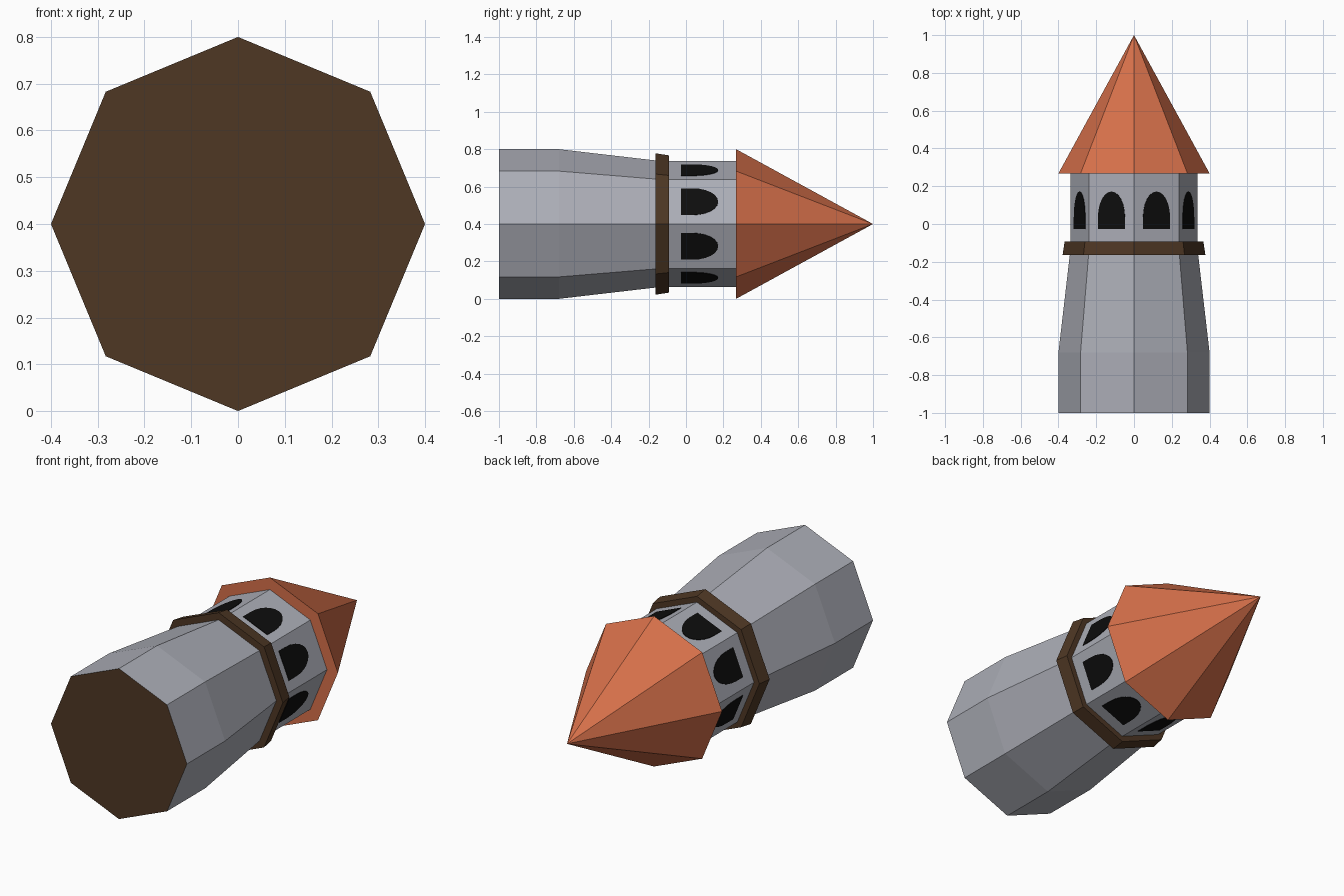
import bpy, bmesh, math

if "Cube" in bpy.data.objects:
    bpy.data.objects.remove(bpy.data.objects["Cube"])

SIDES = 8
AXIS_Z = 0.4          # the tower lies along y at this height


def material(name, rgb):
    """Flat colour given as 0-255 sRGB, stored as linear values."""
    lin = [((c / 255 + 0.055) / 1.055) ** 2.4 if c > 10 else c / 255 / 12.92 for c in rgb]
    m = bpy.data.materials.new(name)
    m.diffuse_color = (*lin, 1)
    m.use_nodes = True
    m.node_tree.nodes["Principled BSDF"].inputs["Base Color"].default_value = m.diffuse_color
    return m


STONE = material("grey stone", (172, 174, 183))
ROOF = material("terracotta roof", (214, 112, 74))
WOOD = material("dark wood", (78, 55, 36))
BLACK = material("window black", (13, 13, 13))


def finish(name, bm, mats):
    bmesh.ops.recalc_face_normals(bm, faces=bm.faces)
    me = bpy.data.meshes.new(name)
    bm.to_mesh(me)
    bm.free()
    for m in mats:
        me.materials.append(m)
    ob = bpy.data.objects.new(name, me)
    bpy.context.collection.objects.link(ob)
    return ob


def skin(bm, rings):
    """Join matching rings of vertices and cap both ends."""
    for a, b in zip(rings, rings[1:]):
        n = len(a)
        for i in range(n):
            j = (i + 1) % n
            bm.faces.new((a[i], a[j], b[j], b[i]))
    bm.faces.new(rings[0])
    bm.faces.new(rings[-1])


def ring(bm, y, r):
    angles = [math.tau * k / SIDES for k in range(SIDES)]
    return [bm.verts.new((r * math.cos(a), y, AXIS_Z + r * math.sin(a))) for a in angles]


def octagon_solid(name, profile, mats):
    bm = bmesh.new()
    skin(bm, [ring(bm, y, r) for y, r in profile])
    return finish(name, bm, mats)


# Tower wall, with a wooden underside
tower = octagon_solid("tower_wall", [(-1, 0.4), (-0.68, 0.4), (-0.13, 0.336), (0.27, 0.336)],
                      [STONE, WOOD])
for p in tower.data.polygons:
    if p.normal.y < -0.9:
        p.material_index = 1

# Wooden band below the windows
octagon_solid("wooden_band", [(-0.163, 0.378), (-0.092, 0.367)], [WOOD])

# Pointed roof
bm = bmesh.new()
eave = ring(bm, 0.268, 0.4)
tip = bm.verts.new((0, 1, AXIS_Z))
for i in range(SIDES):
    bm.faces.new((eave[i], eave[(i + 1) % SIDES], tip))
bm.faces.new(eave)
finish("pointed_roof", bm, [ROOF])

# Arched windows, one thin plate on each wall facet
HALF_W, SILL, SPRING, TOP = 0.077, -0.026, 0.035, 0.172
arch = [(-HALF_W, SILL), (HALF_W, SILL)]
arch += [(HALF_W * math.cos(math.pi * k / 12), SPRING + (TOP - SPRING) * math.sin(math.pi * k / 12))
         for k in range(13)]
apothem = 0.336 * math.cos(math.pi / SIDES)
for k in range(SIDES):
    a = math.tau * (k + 0.5) / SIDES
    bm = bmesh.new()
    rings = [[bm.verts.new((d * math.cos(a) - u * math.sin(a), y,
                            AXIS_Z + d * math.sin(a) + u * math.cos(a))) for u, y in arch]
             for d in (apothem - 0.003, apothem + 0.003)]
    skin(bm, rings)
    finish(f"arched_window_{k + 1}", bm, [BLACK])
